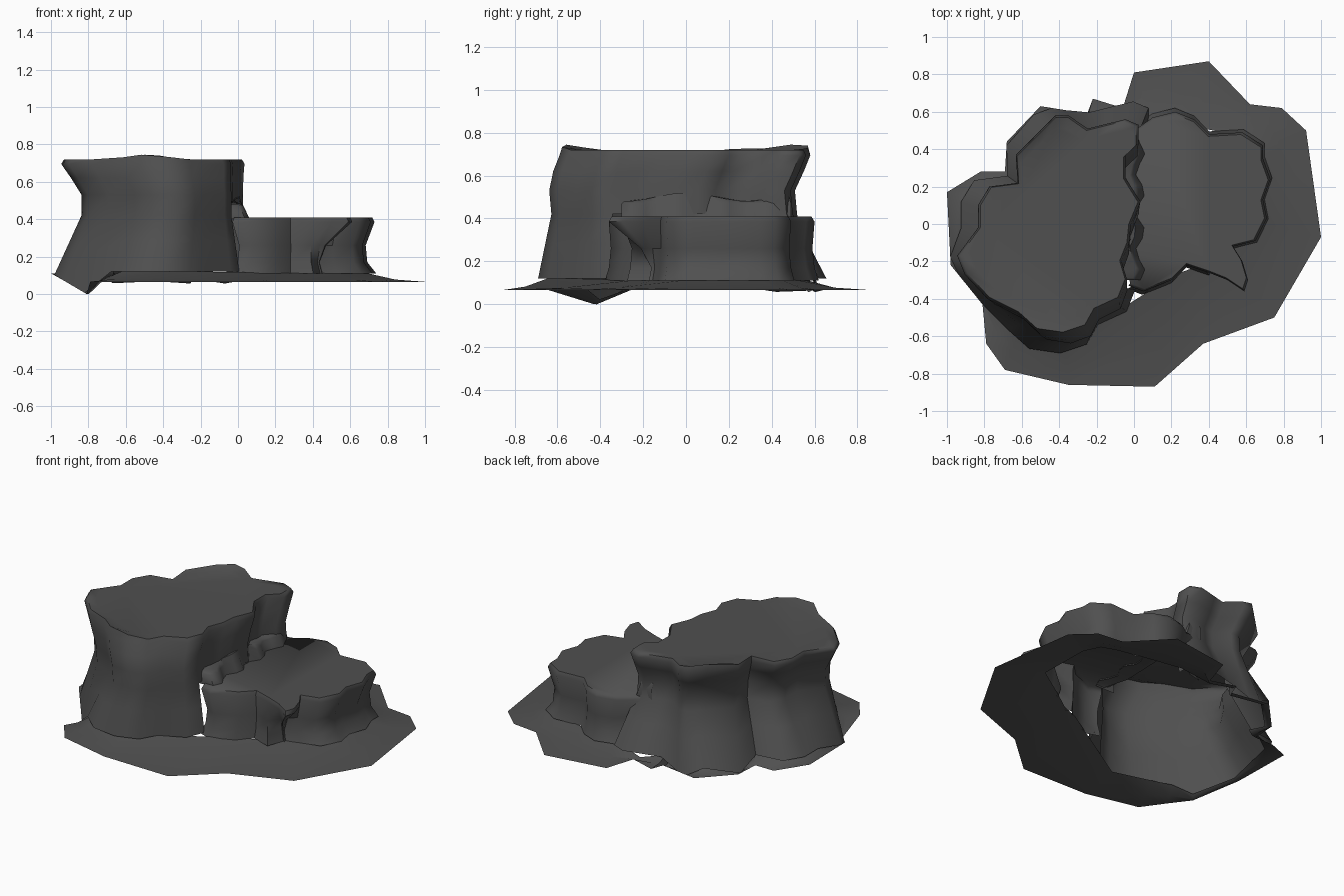
import bpy
import bmesh
import math
from mathutils import Vector
from mathutils.geometry import intersect_line_line_2d

default_cube = bpy.data.objects.get("Cube")
if default_cube:
    bpy.data.objects.remove(default_cube, do_unlink=True)

stone = bpy.data.materials.new("dark grey stone")
stone.use_nodes = True
stone_colour = (0.08, 0.08, 0.08, 1.0)
stone.diffuse_color = stone_colour
shader = stone.node_tree.nodes["Principled BSDF"]
shader.inputs["Base Color"].default_value = stone_colour
shader.inputs["Roughness"].default_value = 0.9


def loft(name, rings, cap=True, buried=None):
    """Skin closed rings from top to bottom, leaving out buried wall faces."""
    bm = bmesh.new()
    loops = [[bm.verts.new(p) for p in ring] for ring in rings]
    count = len(loops[0])
    for upper, lower in zip(loops, loops[1:]):
        for i in range(count):
            j = (i + 1) % count
            bm.faces.new((upper[i], lower[i], lower[j], upper[j]))
    if cap:
        bm.faces.new(loops[0])
    bmesh.ops.recalc_face_normals(bm, faces=bm.faces)
    # The upper side must face up
    if sum(f.normal.z * f.calc_area() for f in bm.faces) < 0:
        bmesh.ops.reverse_faces(bm, faces=bm.faces)
    if buried:
        inside = [f for f in bm.faces if buried(f.calc_center_median())]
        bmesh.ops.delete(bm, geom=inside, context="FACES")
    mesh = bpy.data.meshes.new(name)
    bm.to_mesh(mesh)
    bm.free()
    mesh.materials.append(stone)
    obj = bpy.data.objects.new(name, mesh)
    bpy.context.collection.objects.link(obj)
    bpy.ops.object.select_all(action="DESELECT")
    bpy.context.view_layer.objects.active = obj
    obj.select_set(True)
    bpy.ops.object.shade_smooth_by_angle(angle=math.radians(60))


def scaled(points, centre, sx, sy, z, shift=0.0):
    """Scale an outline about a centre and put it at a height."""
    return [Vector((centre[0] + (x - centre[0]) * sx,
                    centre[1] + (y - centre[1]) * sy + shift, z))
            for x, y in points]


def clip(point, centre, outline):
    """Pull a point toward a centre until it lies within an outline."""
    best = point
    for a, b in zip(outline, outline[1:] + outline[:1]):
        hit = intersect_line_line_2d(Vector(centre), best.xy, a.xy, b.xy)
        if hit:
            t = (hit - a.xy).length / (b.xy - a.xy).length
            best = Vector((hit.x, hit.y, a.z + (b.z - a.z) * t))
    return best


# Ragged ground outline with one drooping corner
ground = [Vector((x, y, 0.065)) for x, y in (
    (-0.82, 0.28), (-0.69, 0.28), (-0.68, 0.44), (-0.5, 0.63),
    (-0.25, 0.59), (-0.22, 0.67), (-0.06, 0.62), (0, 0.81), (0.4, 0.87),
    (0.62, 0.64), (0.79, 0.62), (0.92, 0.5), (1, -0.07), (0.75, -0.5),
    (0.37, -0.64), (0.11, -0.87), (-0.35, -0.86), (-0.69, -0.78),
    (-0.79, -0.64))]
ground += [Vector((-0.81, -0.43, 0)), Vector((-0.98, -0.22, 0.1)),
           Vector((-1, 0.17, 0.11))]

# Tall rock with an overhanging rim and a pinched waist
tall_rim = [
    (-0.63, 0.37), (-0.5, 0.5), (-0.42, 0.58), (-0.35, 0.58), (-0.25, 0.51),
    (-0.17, 0.53), (-0.05, 0.56), (0.02, 0.53), (0.02, 0.43), (-0.05, 0.37),
    (-0.05, 0.25), (-0.02, 0.2), (0.03, 0.12), (-0.02, 0), (-0.03, -0.1),
    (-0.07, -0.2), (-0.04, -0.3), (-0.08, -0.4), (-0.21, -0.46),
    (-0.26, -0.55), (-0.38, -0.59), (-0.52, -0.57), (-0.62, -0.48),
    (-0.78, -0.4), (-0.9, -0.27), (-0.94, -0.17), (-0.83, -0.02),
    (-0.83, 0.1), (-0.77, 0.2), (-0.62, 0.22)]
tall_centre = (-0.42, 0)
origin = (0, 0)
rim = scaled(tall_rim, tall_centre, 0.98, 0.98, 0.72)
for p in rim:
    p.z += 0.025 * max(0, math.sin(9 * p.x + 6)) * min(1, abs(p.y) * 2)
tall_foot = [clip(p, tall_centre, ground)
             for p in scaled(tall_rim, (-0.3, 0), 1.18, 1.17, 0.12)]
low_waist = scaled(tall_rim, origin, 0.89, 0.98, 0.42, -0.05)
flare = [a.lerp(b, 0.45) for a, b in zip(low_waist, tall_foot)]
loft("tall_rock", [
    scaled(tall_rim, tall_centre, 0.88, 0.88, 0.72), rim,
    scaled(tall_rim, tall_centre, 1.01, 1, 0.695),
    scaled(tall_rim, origin, 0.95, 1, 0.62, -0.03),
    scaled(tall_rim, origin, 0.89, 0.98, 0.53, -0.06),
    low_waist, flare, tall_foot],
    buried=lambda c: c.z < 0.4 and c.x > -0.07 and -0.3 < c.y < 0.48)

# Low rock with a pointed spur at the front
low_rim = [
    (-0.06, 0.5), (0.03, 0.52), (0.1, 0.57), (0.22, 0.6), (0.32, 0.56),
    (0.4, 0.48), (0.58, 0.49), (0.69, 0.42), (0.69, 0.35), (0.73, 0.24),
    (0.69, 0.13), (0.71, 0.03), (0.65, -0.09), (0.53, -0.12), (0.58, -0.2),
    (0.61, -0.3), (0.59, -0.36), (0.5, -0.3), (0.4, -0.26), (0.28, -0.22),
    (0.2, -0.3), (0.05, -0.36), (-0.03, -0.33), (-0.08, -0.15)]
low_centre = (0.3, 0.1)


def low_wall(amount):
    """Draw the wall back below the spur, which only overhangs."""
    root = Vector((0.43, -0.14))
    return [Vector(p).lerp(root, amount) if p[0] > 0.45 and p[1] < -0.13 else p
            for p in low_rim]


low_foot = scaled(low_wall(0.9), low_centre, 1.02, 1.04, 0.11)
loft("low_rock", [
    scaled(low_rim, low_centre, 0.97, 0.97, 0.41),
    scaled(low_rim, low_centre, 1, 1, 0.385),
    scaled(low_wall(0.65), low_centre, 0.89, 0.98, 0.26),
    scaled(low_wall(0.9), low_centre, 0.91, 1, 0.17),
    low_foot],
    buried=lambda c: c.z < 0.4 and c.x < 0 and c.y < 0.49)

# Skirt of sloping ground, running in to the feet of the rocks
inner = []
for p in ground:
    centre, foot = ((low_centre, low_foot) if p.x > -0.03
                    else (tall_centre, tall_foot))
    inner.append(clip(p, centre, foot).lerp(Vector((*centre, 0.16)), 0.06))
middle = [a.lerp(b, 0.5) - Vector((0, 0, 0.012)) for a, b in zip(ground, inner)]
loft("ground_skirt", [inner, middle, ground], cap=False)

# Narrow ledge between the two rocks
steps = 14
edge = [(0.01 + 0.02 * math.sin(i * 1.7), -0.3 + 0.79 * i / steps)
        for i in range(steps + 1)]
back = [(-0.1, y) for x, y in reversed(edge)]
ledge_centre = (-0.1, 0.1)
ledge_top = scaled(edge + back, ledge_centre, 0.85, 0.97, 0.5)
for p in ledge_top:
    p.z += 0.02 * math.cos(p.y * 11)
loft("middle_ledge", [
    ledge_top,
    scaled(edge + back, ledge_centre, 1, 1, 0.47),
    scaled(edge + back, ledge_centre, 1.25, 1, 0.4)],
    buried=lambda c: c.x < -0.08)
